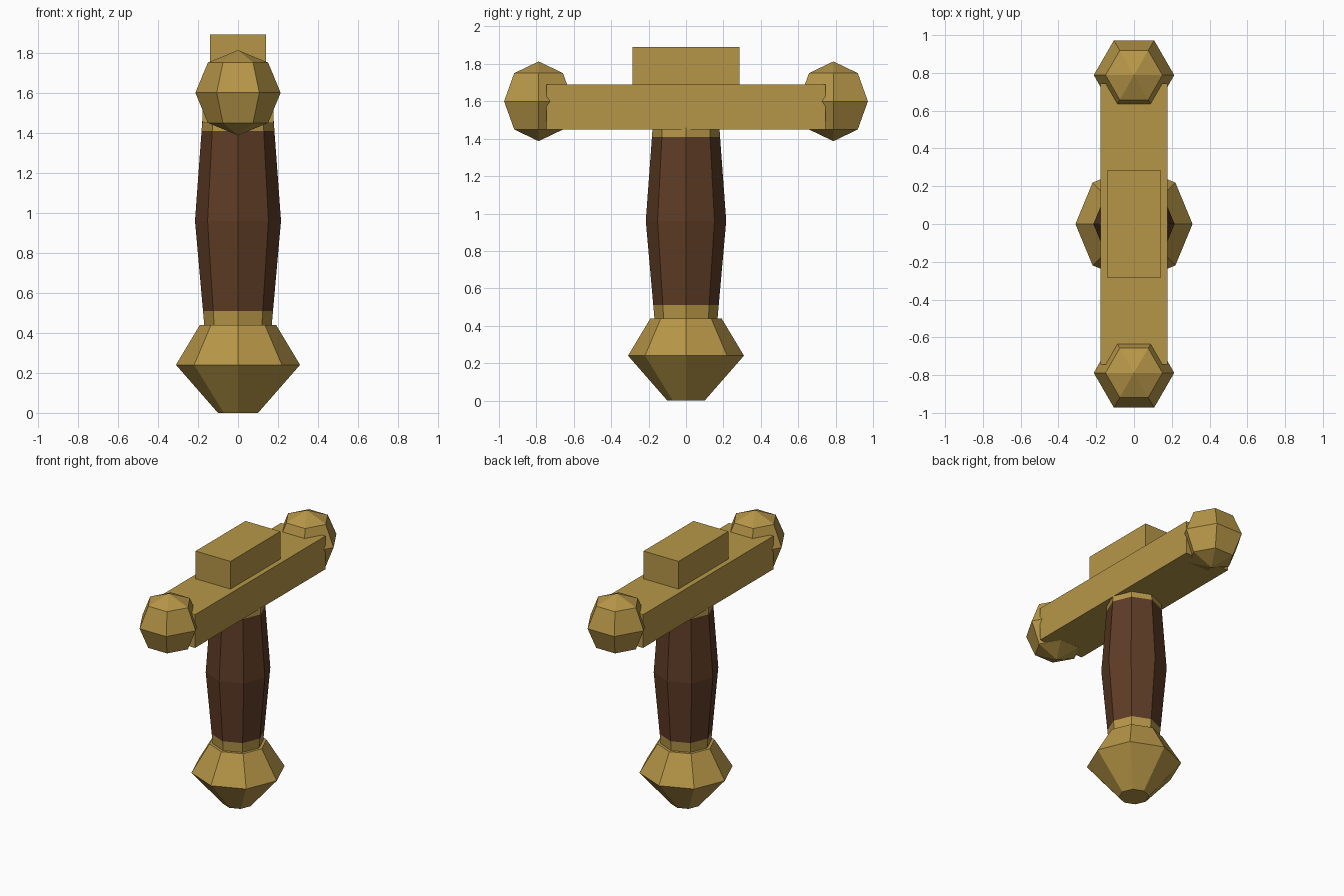
import bpy
import bmesh
import math
from mathutils import Matrix, Vector

if "Cube" in bpy.data.objects:
    bpy.data.objects.remove(bpy.data.objects["Cube"], do_unlink=True)


def material(name, rgb):
    mat = bpy.data.materials.new(name)
    mat.use_nodes = True
    color = (*rgb, 1.0)
    mat.diffuse_color = color
    mat.node_tree.nodes["Principled BSDF"].inputs["Base Color"].default_value = color
    return mat


brass = material("brass", (0.47, 0.305, 0.064))
leather = material("brown leather", (0.112, 0.045, 0.019))


def finish(name, bm, *mats):
    """Turn a bmesh into a flat-shaded object."""
    bmesh.ops.recalc_face_normals(bm, faces=bm.faces)
    mesh = bpy.data.meshes.new(name)
    bm.to_mesh(mesh)
    bm.free()
    for mat in mats:
        mesh.materials.append(mat)
    obj = bpy.data.objects.new(name, mesh)
    bpy.context.collection.objects.link(obj)
    return obj


def lathe(profile, sides=8):
    """Faceted solid of revolution from (radius, height) pairs."""
    bm = bmesh.new()
    rings = []
    for radius, z in profile:
        angles = [math.tau * i / sides for i in range(sides)]
        rings.append([bm.verts.new((radius * math.cos(a), radius * math.sin(a), z))
                      for a in angles])
    for low, high in zip(rings, rings[1:]):
        for i in range(sides):
            j = (i + 1) % sides
            bm.faces.new((low[i], low[j], high[j], high[i]))
    bm.faces.new(rings[0][::-1])
    bm.faces.new(rings[-1])
    return bm


def box(name, size, center):
    bm = bmesh.new()
    matrix = Matrix.Translation(center) @ Matrix.Diagonal((*size, 1))
    bmesh.ops.create_cube(bm, size=1, matrix=matrix)
    return finish(name, bm, brass)


# Pommel
finish("pommel", lathe([(0.10, 0), (0.31, 0.24), (0.19, 0.44)]), brass)

# Swelling grip, brass at both ends and leather between
grip_bm = lathe([(0.168, 0.43), (0.175, 0.51), (0.215, 0.96), (0.182, 1.41), (0.179, 1.46)])
for face in grip_bm.faces:
    face.material_index = int(0.52 < face.calc_center_median().z < 1.40)
finish("grip", grip_bm, brass, leather)

# Crossguard and the block above it
box("crossguard", (0.355, 1.49, 0.24), (0, 0, 1.57))
box("blade_socket", (0.28, 0.57, 0.21), (0, 0, 1.785))

# Six-sided balls on the guard ends, a corner pointing along the guard
for name, side in (("front_ball", -1), ("back_ball", 1)):
    bm = bmesh.new()
    place = Matrix.Translation(Vector((0, side * 0.788, 1.60)))
    bmesh.ops.create_uvsphere(bm, u_segments=6, v_segments=4, radius=0.213,
                              matrix=place @ Matrix.Rotation(math.pi / 2, 4, "Z"))
    finish(name, bm, brass)
